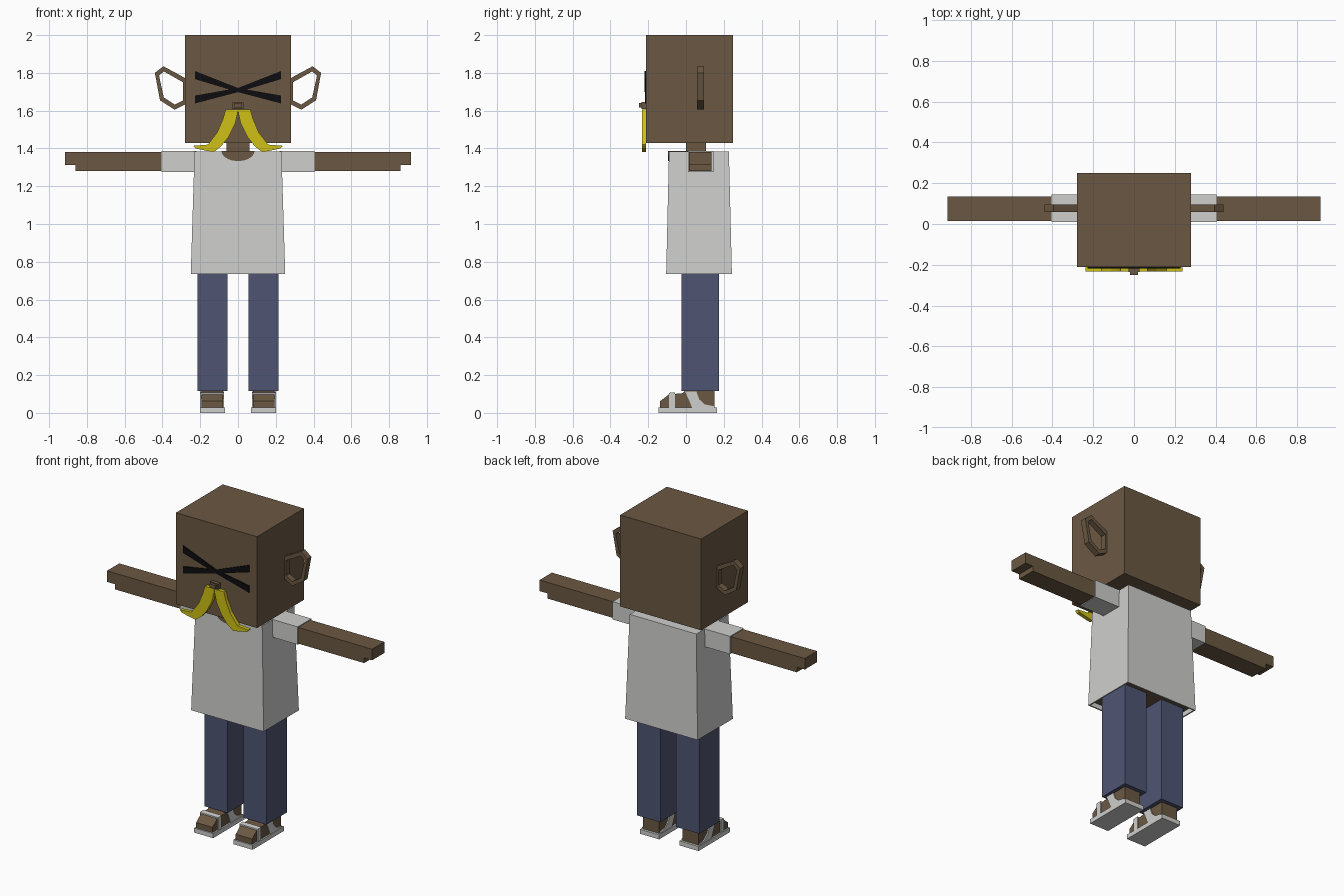
import bpy
import bmesh
import math

cube = bpy.data.objects.get("Cube")
if cube:
    bpy.data.objects.remove(cube, do_unlink=True)


def material(name, rgb):
    m = bpy.data.materials.new(name)
    m.use_nodes = True
    m.diffuse_color = (*rgb, 1)
    bsdf = next(n for n in m.node_tree.nodes if n.type == 'BSDF_PRINCIPLED')
    bsdf.inputs["Base Color"].default_value = (*rgb, 1)
    return m


SKIN = material("brown skin", (0.145, 0.097, 0.055))
WHITE = material("off white cloth", (0.62, 0.62, 0.61))
DENIM = material("blue denim", (0.078, 0.09, 0.17))
YELLOW = material("yellow hair", (0.62, 0.53, 0.008))
BLACK = material("black", (0.004, 0.004, 0.005))


def finish(bm, name, mats, mirror=False):
    bmesh.ops.recalc_face_normals(bm, faces=bm.faces)
    mesh = bpy.data.meshes.new(name)
    bm.to_mesh(mesh)
    bm.free()
    for m in mats:
        mesh.materials.append(m)
    ob = bpy.data.objects.new(name, mesh)
    bpy.context.collection.objects.link(ob)
    if mirror:
        mod = ob.modifiers.new("Mirror", 'MIRROR')
        mod.use_mirror_merge = False
    return ob


def frustum(low, high, z0, z1):
    """Box whose bottom and top rectangles (x0, x1, y0, y1) may differ."""
    bm = bmesh.new()
    bmesh.ops.create_cube(bm, size=1)
    for v in bm.verts:
        r = high if v.co.z > 0 else low
        v.co = (r[1] if v.co.x > 0 else r[0],
                r[3] if v.co.y > 0 else r[2],
                z1 if v.co.z > 0 else z0)
    return bm


def box(name, x, y, z, mat, mirror=False):
    return finish(frustum((*x, *y), (*x, *y), *z), name, [mat], mirror)


def place(axis, a, b, d):
    """Profile points are (x, z) when extruded on Y, (y, z) on X."""
    return (a, d, b) if axis == 'Y' else (d, a, b)


def prism(name, pts, axis, lo, hi, mat, mirror=False):
    bm = bmesh.new()
    face = bm.faces.new([bm.verts.new(place(axis, a, b, lo)) for a, b in pts])
    ext = bmesh.ops.extrude_face_region(bm, geom=[face], use_keep_orig=True)
    move = place(axis, 0, 0, hi - lo)
    bmesh.ops.translate(bm, vec=move, verts=[
        g for g in ext["geom"] if isinstance(g, bmesh.types.BMVert)])
    return finish(bm, name, [mat], mirror)


def ring(name, outer, inner, y0, y1, mat):
    bm = bmesh.new()
    loops = [[bm.verts.new((x, y, z)) for x, z in pts]
             for pts, y in ((outer, y0), (outer, y1), (inner, y1), (inner, y0))]
    n = len(outer)
    for k in range(4):
        a, b = loops[k], loops[(k + 1) % 4]
        for i in range(n):
            j = (i + 1) % n
            bm.faces.new((a[i], a[j], b[j], b[i]))
    return finish(bm, name, [mat], True)


# Head and neck
box("head", (-0.28, 0.28), (-0.212, 0.25), (1.43, 2.0), SKIN)
box("neck", (-0.06, 0.06), (0.0, 0.105), (1.37, 1.44), SKIN)

# Open loop ears
ring("ear",
     [(0.275, 1.77), (0.395, 1.835), (0.44, 1.80), (0.413, 1.655), (0.335, 1.605), (0.275, 1.635)],
     [(0.29, 1.75), (0.393, 1.808), (0.418, 1.785), (0.393, 1.67), (0.335, 1.632), (0.29, 1.655)],
     0.058, 0.095, SKIN)

# Crossed eye strips, tapering to the middle of the face
prism("eye_upper", [(0, 1.72), (0, 1.698), (0.228, 1.767), (0.228, 1.81)],
      'Y', -0.219, -0.211, BLACK, True)
prism("eye_lower", [(0, 1.72), (0, 1.698), (0.228, 1.638), (0.228, 1.68)],
      'Y', -0.218, -0.211, BLACK, True)

# Nose and moustache
box("nose_base", (-0.028, 0.028), (-0.235, -0.21), (1.61, 1.645), SKIN)
box("nose_tip", (-0.02, 0.02), (-0.25, -0.235), (1.617, 1.64), SKIN)
prism("moustache",
      [(0.0, 1.607), (0.065, 1.607), (0.08, 1.555), (0.11, 1.485), (0.16, 1.42), (0.237, 1.414),
       (0.225, 1.40), (0.13, 1.38), (0.09, 1.41), (0.05, 1.46), (0.015, 1.53), (0.002, 1.585)],
      'Y', -0.234, -0.211, YELLOW, True)

# Shirt with a hem recessed around the body
bm = frustum((-0.25, 0.25, -0.105, 0.243), (-0.23, 0.23, -0.09, 0.227), 0.735, 1.385)
bm.faces.ensure_lookup_table()
bottom = min(bm.faces, key=lambda f: f.calc_center_median().z)
bmesh.ops.inset_region(bm, faces=[bottom], thickness=0.012)
inner = bmesh.ops.extrude_face_region(bm, geom=[bottom])["geom"]
bmesh.ops.delete(bm, geom=[bottom], context='FACES_ONLY')
for g in inner:
    if isinstance(g, bmesh.types.BMVert):
        g.co.z += 0.03
    elif isinstance(g, bmesh.types.BMFace):
        g.material_index = 1
finish(bm, "shirt", [WHITE, SKIN])

# Neckline
arc = [(0.088 * math.cos(t), 1.387 - 0.054 * math.sin(t))
       for t in (math.pi * i / 10 for i in range(11))]
prism("neckline", arc, 'Y', -0.0945, -0.088, SKIN)
box("neckline_top", (-0.085, 0.085), (-0.0945, 0.11), (1.383, 1.387), SKIN)

# Sleeves, arms and hands
box("sleeve", (0.22, 0.405), (0.01, 0.145), (1.275, 1.386), WHITE, True)
box("arm", (0.40, 0.86), (0.015, 0.136), (1.28, 1.381), SKIN, True)
box("fingers", (0.86, 0.915), (0.015, 0.136), (1.312, 1.381), SKIN, True)

# Trousers
box("trouser_leg", (0.055, 0.215), (-0.025, 0.175), (0.115, 0.766), DENIM, True)

# Feet and sandals
prism("foot", [(-0.137, 0.02), (-0.137, 0.062), (-0.09, 0.098), (-0.02, 0.104),
               (0.0, 0.12), (0.15, 0.12), (0.15, 0.02)], 'X', 0.08, 0.193, SKIN, True)
prism("sandal_sole", [(-0.145, 0.0), (-0.145, 0.028), (0.165, 0.028), (0.165, 0.0)],
      'X', 0.07, 0.202, WHITE, True)
prism("toe_strap", [(-0.09, 0.02), (-0.09, 0.106), (-0.058, 0.109), (-0.058, 0.02)],
      'X', 0.073, 0.2, WHITE, True)
prism("ankle_strap", [(-0.005, 0.112), (0.055, 0.112), (0.07, 0.072), (0.1, 0.045),
                      (0.148, 0.035), (0.148, 0.02), (0.035, 0.02), (0.015, 0.07)],
      'X', 0.073, 0.2, WHITE, True)
